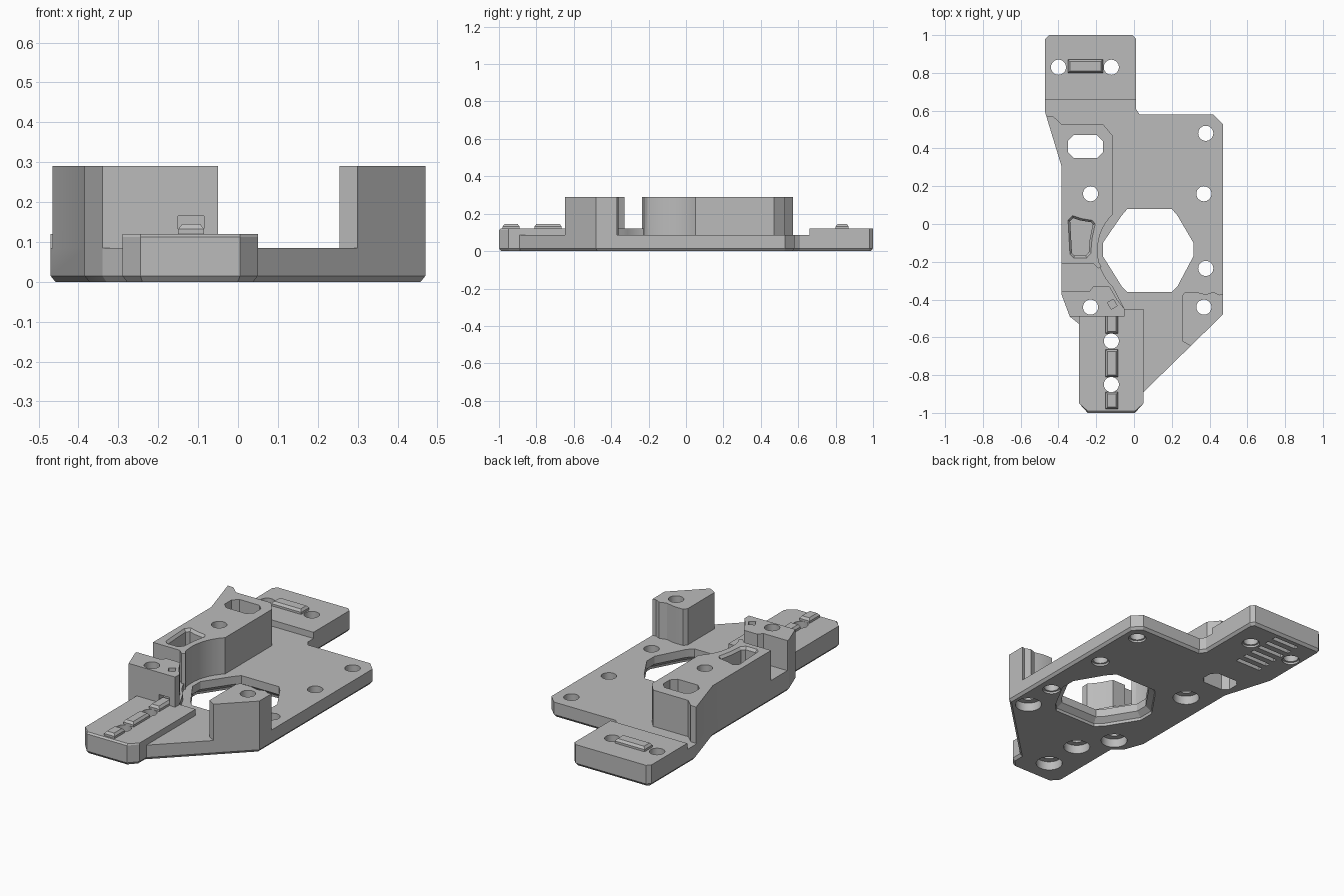
import bpy, bmesh, math
from mathutils import Vector

if "Cube" in bpy.data.objects:
    bpy.data.objects.remove(bpy.data.objects["Cube"])

grey = bpy.data.materials.new("grey plastic")
grey.diffuse_color = (0.5, 0.5, 0.5, 1)
grey.use_nodes = True
grey.node_tree.nodes["Principled BSDF"].inputs["Base Color"].default_value = grey.diffuse_color


def inset(pts, d):
    """Move every side of a counter-clockwise outline inwards by d."""
    out, n = [], len(pts)
    for i in range(n):
        a, b, c = (Vector(pts[(i + k) % n]) for k in (-1, 0, 1))
        e, f = (b - a).normalized(), (c - b).normalized()
        n1, n2 = Vector((-e.y, e.x)), Vector((-f.y, f.x))
        out.append(tuple(b + (n1 + n2) * d / (1 + n1.dot(n2))))
    return out


def loft(name, rings):
    """Solid through rings of (outline, z), listed from bottom to top."""
    bm = bmesh.new()
    loops = [[bm.verts.new((x, y, z)) for x, y in pts] for pts, z in rings]
    n = len(loops[0])
    bm.faces.new(loops[0][::-1])
    bm.faces.new(loops[-1])
    for a, b in zip(loops, loops[1:]):
        for i in range(n):
            j = (i + 1) % n
            bm.faces.new((a[i], a[j], b[j], b[i]))
    bmesh.ops.recalc_face_normals(bm, faces=bm.faces[:])
    me = bpy.data.meshes.new(name)
    bm.to_mesh(me)
    bm.free()
    ob = bpy.data.objects.new(name, me)
    bpy.context.collection.objects.link(ob)
    me.materials.append(grey)
    return ob


def prism(name, pts, z0, z1):
    return loft(name, [(pts, z0), (pts, z1)])


def circle(x, y, r, n=32):
    return [(x + r * math.cos(math.tau * i / n), y + r * math.sin(math.tau * i / n)) for i in range(n)]


def rect(x0, x1, y0, y1, c=0.0):
    if not c:
        return [(x0, y0), (x1, y0), (x1, y1), (x0, y1)]
    return [(x0 + c, y0), (x1 - c, y0), (x1, y0 + c), (x1, y1 - c),
            (x1 - c, y1), (x0 + c, y1), (x0, y1 - c), (x0, y0 + c)]


def combine(target, other, op):
    m = target.modifiers.new(op, 'BOOLEAN')
    m.operation, m.solver, m.object = op, 'EXACT', other
    bpy.context.view_layer.objects.active = target
    bpy.ops.object.modifier_apply(modifier=m.name)
    bpy.data.objects.remove(other)


def arc(a0, a1, n=9, r=0.268):
    """Clearance arc around the hexagonal opening."""
    return [(0.075 + r * math.cos(math.radians(a0 + (a1 - a0) * i / n)),
             -0.14 + r * math.sin(math.radians(a0 + (a1 - a0) * i / n))) for i in range(n + 1)]


# Base plate with a chamfered lower edge
plate = [(-0.47, 0.98), (-0.47, 0.59), (-0.385, 0.31), (-0.385, -0.37), (-0.34, -0.49), (-0.29, -0.53),
         (-0.29, -0.95), (-0.245, -1), (0.005, -1), (0.05, -0.95), (0.05, -0.89), (0.47, -0.48),
         (0.47, 0.53), (0.42, 0.58), (0.03, 0.58), (0.01, 0.61), (0.01, 0.98), (-0.01, 1), (-0.45, 1)]
body = loft("mounting_plate", [(inset(plate, 0.012), 0), (plate, 0.015), (plate, 0.085)])

# Raised end tabs
combine(body, prism("back_tab", [(-0.47, 0.66), (0.01, 0.66), (0.01, 0.98), (-0.01, 1), (-0.45, 1),
                                 (-0.47, 0.98)], 0.085, 0.12), 'UNION')
front = [(-0.29, -0.95), (-0.245, -1), (0.005, -1), (0.05, -0.95), (0.05, -0.45), (-0.29, -0.45)]
front_top = [(x, max(y, -0.99)) for x, y in front]
combine(body, loft("front_tab", [(front, 0.085), (front, 0.112), (front_top, 0.12)]), 'UNION')

# Low floor between the tall block and the left post
floor = [(-0.385, -0.37), (-0.2, -0.45), (-0.05, -0.45)] + arc(226, 190, 6) + [(-0.385, -0.19)]
combine(body, prism("left_floor", floor, 0.085, 0.12), 'UNION')

# Tall left block with a curved inner wall
block = [(-0.385, 0.31), (-0.385, -0.21), (-0.215, -0.21), (-0.19, -0.235), (-0.172, -0.225)] \
    + arc(194, 135) + [(-0.115, 0.47), (-0.165, 0.53), (-0.385, 0.53), (-0.43, 0.572), (-0.465, 0.573)]
combine(body, prism("left_block", block, 0.085, 0.29), 'UNION')

# Left post
post = [(-0.385, -0.37), (-0.34, -0.49), (-0.05, -0.49), (-0.05, -0.45), (-0.09, -0.4),
        (-0.13, -0.33), (-0.215, -0.33), (-0.235, -0.355), (-0.385, -0.355)]
combine(body, prism("left_post", post, 0.085, 0.29), 'UNION')

# Right post
post = [(0.255, -0.62), (0.3, -0.646), (0.47, -0.48), (0.47, -0.37), (0.45, -0.375), (0.42, -0.36),
        (0.38, -0.373), (0.33, -0.36), (0.27, -0.36), (0.255, -0.38)]
combine(body, prism("right_post", post, 0.085, 0.29), 'UNION')

# Hexagonal opening, flared underneath
hexa = [(-0.165, -0.17), (-0.065, -0.33), (-0.035, -0.36), (0.2, -0.36), (0.23, -0.33), (0.315, -0.17),
        (0.315, -0.1), (0.23, 0.045), (0.2, 0.08), (-0.035, 0.08), (-0.065, 0.045), (-0.165, -0.1)]
cuts = [loft("hex_cut", [(inset(hexa, -0.035), -0.01), (inset(hexa, -0.03), 0.015), (hexa, 0.04), (hexa, 0.2)])]

# Screw holes, five of them counterbored underneath
for x, y, big in [(-0.23, 0.16, 1), (-0.23, -0.44, 1), (0.37, -0.44, 1), (-0.12, -0.62, 1), (-0.12, -0.85, 1),
                  (0.38, 0.48, 0), (0.37, 0.16, 0), (0.38, -0.235, 0), (-0.4, 0.83, 0), (-0.12, 0.83, 0)]:
    r = 0.07 if big else 0.047
    h = 0.05 if big else 0.012
    c = circle(x, y, 0.04)
    cuts.append(loft("hole_cut", [(circle(x, y, r), -0.01), (circle(x, y, r), h), (c, h + 0.002), (c, 0.4)]))

# Through slot and blind pocket in the tall block
slot = rect(-0.35, -0.165, 0.35, 0.47, 0.03)
cuts.append(prism("slot_cut", slot, -0.01, 0.4))
pocket = [(-0.34, -0.16), (-0.32, -0.18), (-0.25, -0.18), (-0.228, -0.155), (-0.222, -0.08),
          (-0.205, 0), (-0.22, 0.02), (-0.28, 0.03), (-0.325, 0.045), (-0.35, 0.02)]
cuts.append(loft("pocket_cut", [(inset(pocket, 0.012), 0.2), (inset(pocket, 0.012), 0.275),
                                (pocket, 0.291), (pocket, 0.35)]))

# Small tilted socket and front notch in the left post
socket = [(-0.115 + x * 0.87 - y * 0.5, -0.425 + x * 0.5 + y * 0.87) for x, y in rect(-0.018, 0.018, -0.02, 0.02)]
cuts.append(prism("socket_cut", socket, 0.2, 0.35))
cuts.append(prism("notch_cut", rect(-0.15, -0.085, -0.5, -0.45), 0.12, 0.165))

# Grooves under the back tab
for i in range(6):
    y = 0.65 + i * 0.06
    cuts.append(prism("groove_cut", rect(-0.34, -0.18, y - 0.013, y + 0.013), -0.01, 0.02))

for c in cuts:
    combine(body, c, 'DIFFERENCE')

# Raised keys on both tabs
for name, x0, x1, y0, y1 in [("back_key", -0.35, -0.165, 0.8, 0.87), ("front_key_inner", -0.15, -0.085, -0.58, -0.46),
                             ("front_key_middle", -0.15, -0.085, -0.81, -0.665),
                             ("front_key_outer", -0.15, -0.085, -0.98, -0.89)]:
    r = rect(x0, x1, y0, y1)
    combine(body, loft(name, [(r, 0.115), (r, 0.132), (inset(r, 0.01), 0.145)]), 'UNION')

# Smooth round walls, crisp edges
bpy.ops.object.select_all(action='DESELECT')
body.select_set(True)
bpy.context.view_layer.objects.active = body
bpy.ops.object.shade_smooth_by_angle(angle=math.radians(20))
